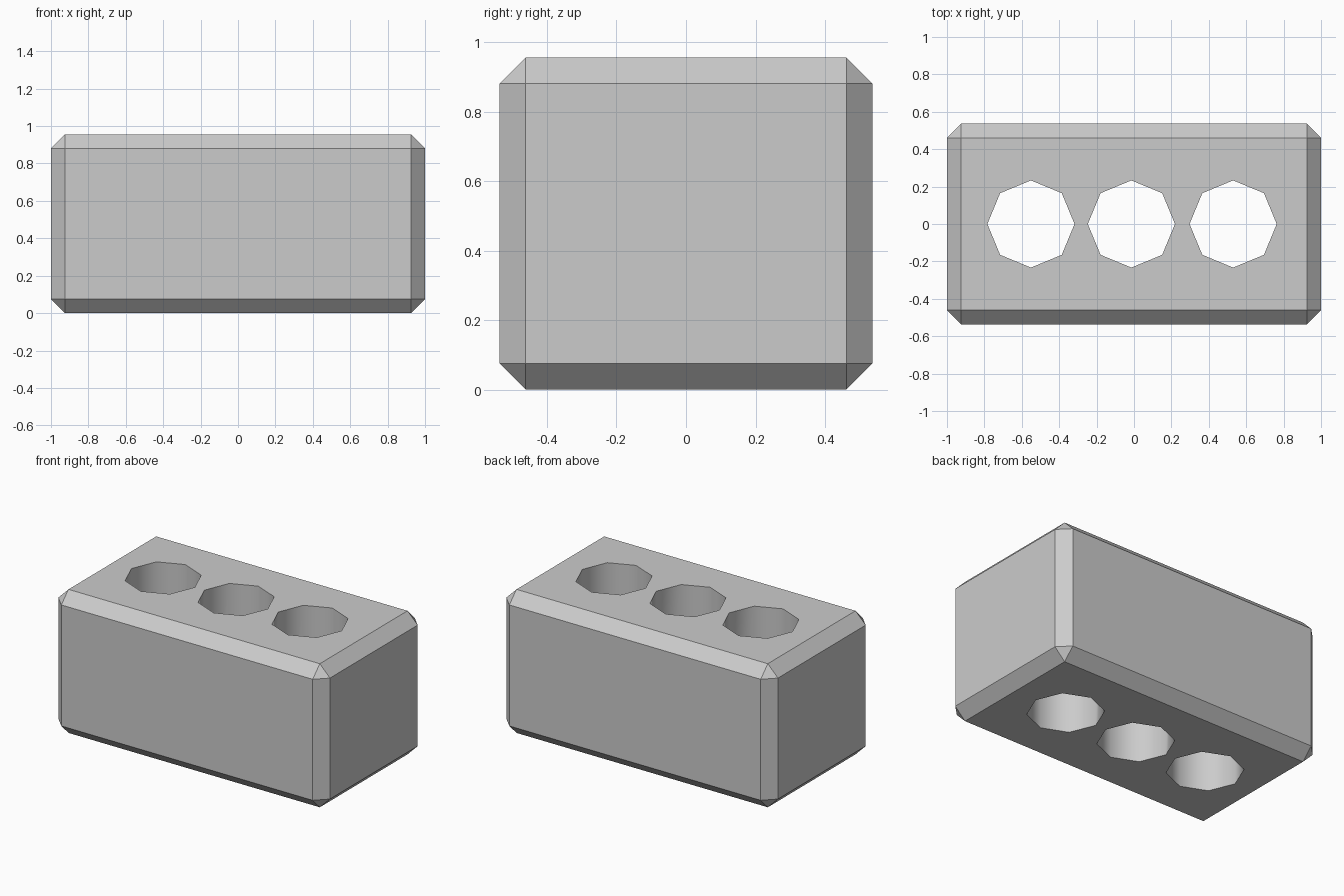
import bpy
import bmesh

if "Cube" in bpy.data.objects:
    bpy.data.objects.remove(bpy.data.objects["Cube"])

LENGTH, DEPTH, HEIGHT = 2.0, 1.072, 0.955
CHAMFER = 0.075
HOLE_RADIUS = 0.233
HOLE_CENTRES = (-0.551, -0.014, 0.53)


def make_object(name, bm):
    mesh = bpy.data.meshes.new(name)
    bm.to_mesh(mesh)
    bm.free()
    obj = bpy.data.objects.new(name, mesh)
    bpy.context.collection.objects.link(obj)
    return obj


# Chamfered block
bm = bmesh.new()
bmesh.ops.create_cube(bm, size=1)
bmesh.ops.scale(bm, vec=(LENGTH, DEPTH, HEIGHT), verts=bm.verts)
bmesh.ops.translate(bm, vec=(0, 0, HEIGHT / 2), verts=bm.verts)
bmesh.ops.bevel(bm, geom=bm.edges[:], offset=CHAMFER, segments=1, affect='EDGES')
brick = make_object("brick", bm)

# Octagonal cutters with smooth walls
bm = bmesh.new()
for x in HOLE_CENTRES:
    hole = bmesh.ops.create_cone(bm, cap_ends=True, segments=8, radius1=HOLE_RADIUS,
                                 radius2=HOLE_RADIUS, depth=HEIGHT * 2)
    bmesh.ops.translate(bm, vec=(x, 0, HEIGHT / 2), verts=hole["verts"])
for face in bm.faces:
    face.smooth = len(face.verts) == 4
cutter = make_object("hole_cutter", bm)
cutter.hide_render = True

# Through holes
cut = brick.modifiers.new("holes", 'BOOLEAN')
cut.operation = 'DIFFERENCE'
cut.solver = 'EXACT'
cut.object = cutter
bpy.context.view_layer.objects.active = brick
bpy.ops.object.modifier_apply(modifier=cut.name)
bpy.data.objects.remove(cutter)
